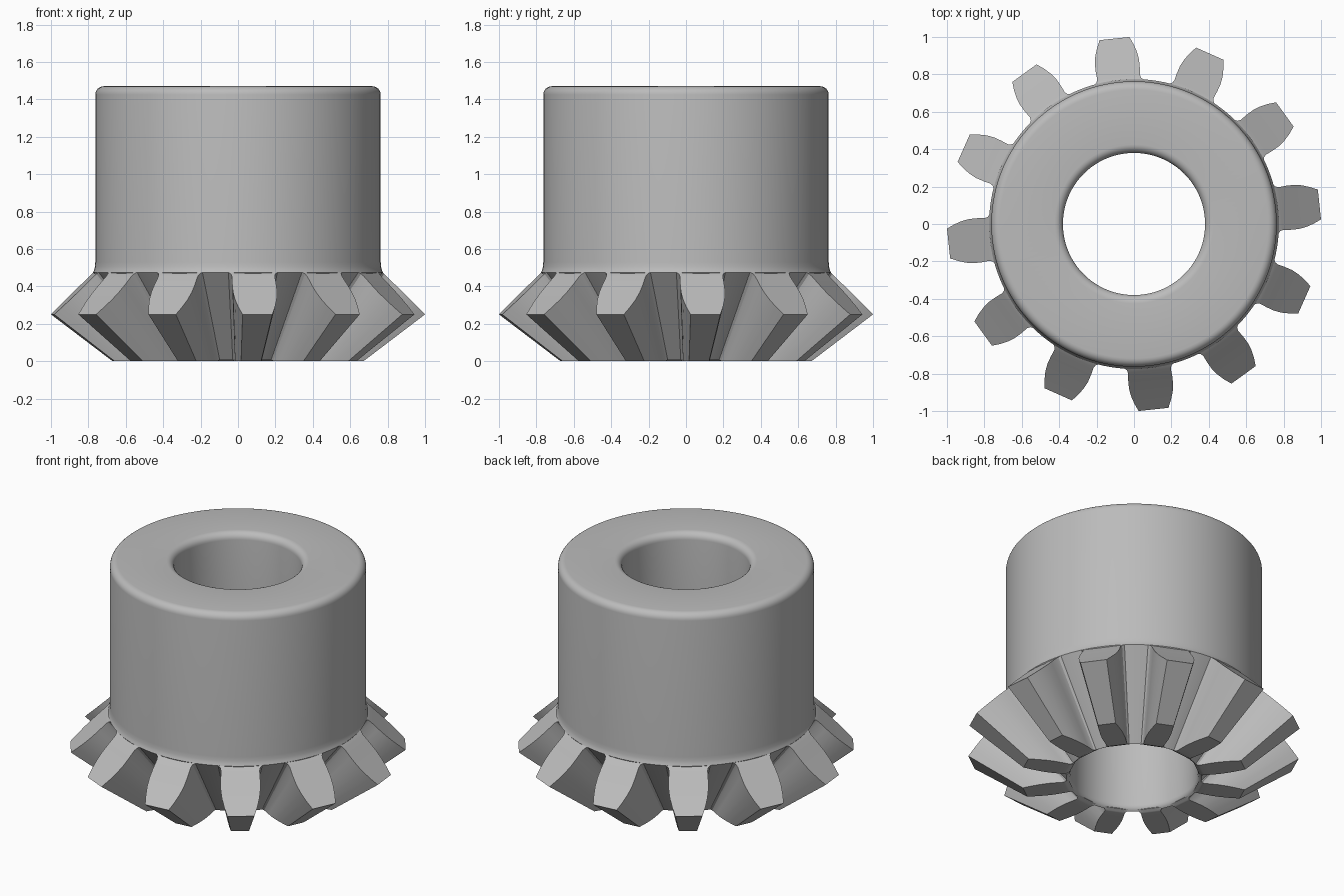
import bpy, bmesh
from math import radians, sin, cos, pi

if "Cube" in bpy.data.objects:
    bpy.data.objects.remove(bpy.data.objects["Cube"], do_unlink=True)

TEETH = 12
SEGMENTS = 120
APEX_Z = -0.51       # point where all tooth flanks converge
BACK_SUM = 1.25      # back cone: radius + height
BORE, BODY, TOP, ROUND = 0.38, 0.763, 1.47, 0.045

steel = bpy.data.materials.new("steel_grey")
steel.use_nodes = True
GREY = (0.5, 0.5, 0.5, 1)
steel.diffuse_color = GREY
steel.node_tree.nodes["Principled BSDF"].inputs["Base Color"].default_value = GREY


def finish(bm, name):
    """Turn a bmesh into a shaded, coloured object."""
    bmesh.ops.recalc_face_normals(bm, faces=bm.faces)
    mesh = bpy.data.meshes.new(name)
    bm.to_mesh(mesh)
    bm.free()
    mesh.materials.append(steel)
    obj = bpy.data.objects.new(name, mesh)
    bpy.context.collection.objects.link(obj)
    bpy.ops.object.select_all(action="DESELECT")
    obj.select_set(True)
    bpy.context.view_layer.objects.active = obj
    bpy.ops.object.shade_smooth_by_angle(angle=radians(28))
    return obj


def polar(r, a, z):
    return (r * cos(a), r * sin(a), z)


def arc(cr, cz, radius, start, end, steps=6):
    """Points of a rounded corner in the (radius, height) plane."""
    angles = [radians(start + (end - start) * i / steps) for i in range(steps + 1)]
    return [(cr + radius * cos(a), cz + radius * sin(a)) for a in angles]


# Hub: one closed lathe profile with root cone, collar fillet and rounded rims
profile = [(BORE, 0.04), (0.383, 0.025), (0.392, 0.0115), (0.402, 0.0055),
           (0.775, 0.475), (0.769, 0.488), (0.765, 0.505), (BODY, 0.53)]
profile += arc(BODY - ROUND, TOP - ROUND, ROUND, 0, 90)
profile += arc(BORE + ROUND, TOP - ROUND, ROUND, 90, 180)
bm = bmesh.new()
rings = [[bm.verts.new(polar(r, 2 * pi * s / SEGMENTS, z)) for r, z in profile]
         for s in range(SEGMENTS)]
for s in range(SEGMENTS):
    a, b = rings[s], rings[(s + 1) % SEGMENTS]
    for i in range(len(profile)):
        j = (i + 1) % len(profile)
        bm.faces.new((a[i], a[j], b[j], b[i]))
finish(bm, "hub")

# Teeth: (back radius, half angle in degrees, height of front end)
rows = [(0.755, 10.6, 0.0115), (0.775, 9.8, 0.0055), (0.783, 8.8, 0.002),
        (0.797, 8.3, 0), (0.84, 8.1, 0), (0.88, 7.75, 0), (0.92, 7.0, 0),
        (0.96, 5.9, 0), (1.0, 4.6, 0)]
bm = bmesh.new()
for t in range(TEETH):
    centre = radians(6 + 360 * t / TEETH)
    grid = []
    for r, half, front_z in rows:
        back_z = BACK_SUM - r
        scale = (front_z - APEX_Z) / (back_z - APEX_Z)
        lo, hi = centre - radians(half), centre + radians(half)
        corners = [(r, lo, back_z), (r, hi, back_z),
                   (r * scale, hi, front_z), (r * scale, lo, front_z)]
        grid.append([bm.verts.new(polar(*c)) for c in corners])
    for low, high in zip(grid, grid[1:]):
        for i in range(4):
            j = (i + 1) % 4
            bm.faces.new((low[i], low[j], high[j], high[i]))
    bm.faces.new(grid[0])
    bm.faces.new(grid[-1])
finish(bm, "gear_teeth")
